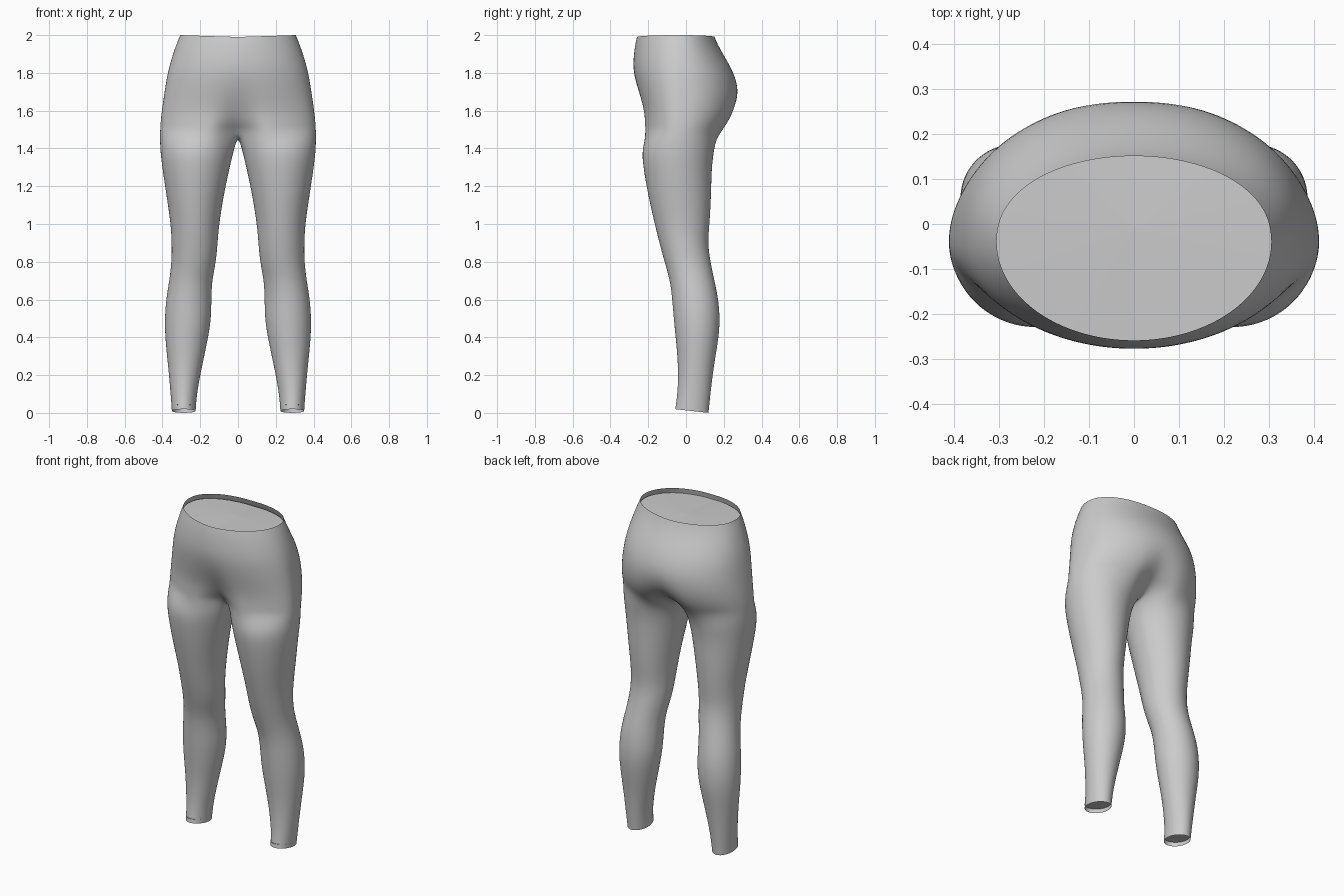
import bpy
from math import sin, cos, pi, exp, radians, copysign

if "Cube" in bpy.data.objects:
    bpy.data.objects.remove(bpy.data.objects["Cube"])

OUTER = 20    # segments around the outside, front centre to back centre
INNER = 6     # segments along the inside of each leg
MID_Y = -0.04

fabric = bpy.data.materials.new("light_grey_fabric")
fabric.use_nodes = True
grey = (0.6, 0.6, 0.6, 1)
fabric.diffuse_color = grey
fabric.node_tree.nodes["Principled BSDF"].inputs["Base Color"].default_value = grey

# Pelvis: height, half width, front, back, front recess, back recess
PELVIS = [
    (2.0, .307, -.26, .152, 0, 0),
    (1.95, .328, -.27, .168, 0, 0),
    (1.88, .352, -.279, .208, 0, 0),
    (1.8, .374, -.28, .255, 0, 0),
    (1.7, .39, -.26, .283, .01, 0),
    (1.6, .405, -.236, .27, .035, .02),
    (1.53, .412, -.236, .238, .08, .06),
    (1.49, .414, -.237, .21, .13, .11),
]

# Leg: height, outer side, inner side, front, back
LEG = [
    (1.4, .415, .02, -.238, .152),
    (1.3, .403, .044, -.228, .137),
    (1.15, .38, .076, -.202, .135),
    (1.0, .357, .1, -.167, .126),
    (.9, .352, .108, -.142, .116),
    (.8, .352, .116, -.115, .13),
    (.7, .365, .138, -.085, .152),
    (.6, .382, .141, -.074, .173),
    (.5, .389, .142, -.066, .181),
    (.4, .387, .157, -.056, .175),
    (.25, .371, .19, -.041, .148),
    (.1, .357, .219, -.045, .13),
    (.01, .351, .224, -.058, .12),
]


def pelvis_ring(z, width, front, back, dip_front, dip_back):
    """Half outline from the front centre round the hip to the back centre."""
    points = []
    for i in range(OUTER + 1):
        a = -pi / 2 + pi * i / OUTER
        x = width * cos(a)
        if i in (0, OUTER):
            x = 0
        groove = exp(-(x / 0.08) ** 2)
        if a < 0:
            y = MID_Y + (front - MID_Y) * -sin(a) + dip_front * groove
        else:
            y = MID_Y + (back - MID_Y) * sin(a) ** 0.9 - dip_back * groove
        points.append((x, y, z))
    return points


def leg_ring(z, outer, inner, front, back):
    """Closed section, starting on the inside front and running round outside."""
    cx, cy = (outer + inner) / 2, (front + back) / 2
    rx, ry = (outer - inner) / 2, (back - front) / 2
    gap = radians(25)
    angles = [-pi + gap + (2 * pi - 2 * gap) * i / OUTER for i in range(OUTER + 1)]
    angles += [pi - gap + 2 * gap * i / INNER for i in range(1, INNER)]
    return [(cx + rx * cos(a), cy + ry * sin(a), z) for a in angles]


def crotch_line(ring):
    """Centre line under the body, from back to front."""
    (_, front, z), (_, back, _) = ring[0], ring[-1]
    return [(0, back + (front - back) * i / INNER, z - 0.025 * sin(pi * i / INNER))
            for i in range(1, INNER)]


def make_object(name, verts, faces, smooth_levels=0):
    mesh = bpy.data.meshes.new(name)
    mesh.from_pydata(verts, [], faces)
    mesh.materials.append(fabric)
    obj = bpy.data.objects.new(name, mesh)
    bpy.context.collection.objects.link(obj)
    mirror = obj.modifiers.new("mirror", "MIRROR")
    mirror.use_clip = True
    mirror.merge_threshold = 0.0005
    if smooth_levels:
        mesh.shade_smooth()
        sub = obj.modifiers.new("smooth", "SUBSURF")
        sub.levels = sub.render_levels = smooth_levels
    return obj


# Rings from the waist to the hem
rings = [pelvis_ring(*row) for row in PELVIS]
waist = [(x, y, z - 0.01 * (1 - x / 0.307)) for x, y, z in rings[0]]
rings[0] = waist
rings[-1] = rings[-1] + crotch_line(rings[-1])
rings += [leg_ring(*row) for row in LEG]
hem = [(x, y, z - 0.11 * (y - 0.031)) for x, y, z in rings[-1]]
rings[-1] = hem

# Leggings: open half outlines above the crotch, closed sections below it
verts, faces, starts = [], [], []
for ring in rings:
    starts.append(len(verts))
    verts += ring
for r in range(len(rings) - 1):
    closed = r >= len(PELVIS) - 1
    count = OUTER + INNER if closed else OUTER
    for i in range(count):
        j = (i + 1) % (OUTER + INNER)
        up, low = starts[r], starts[r + 1]
        faces.append((low + i, low + j, up + j, up + i))
make_object("leggings", verts, faces, 2)

# Waist panel, set just below the rim
sunk = [(x * 1.01, y * 1.005, z - 0.03) for x, y, z in waist]
centre = (0, -0.01, 1.965)
make_object("waist_panel", sunk + [centre],
            [(i, i + 1, len(sunk)) for i in range(OUTER)])

# Ankle panels, set just inside the hems
sunk = [(x, y, z + 0.025) for x, y, z in hem]
make_object("ankle_panels", sunk, [tuple(reversed(range(len(sunk))))])
